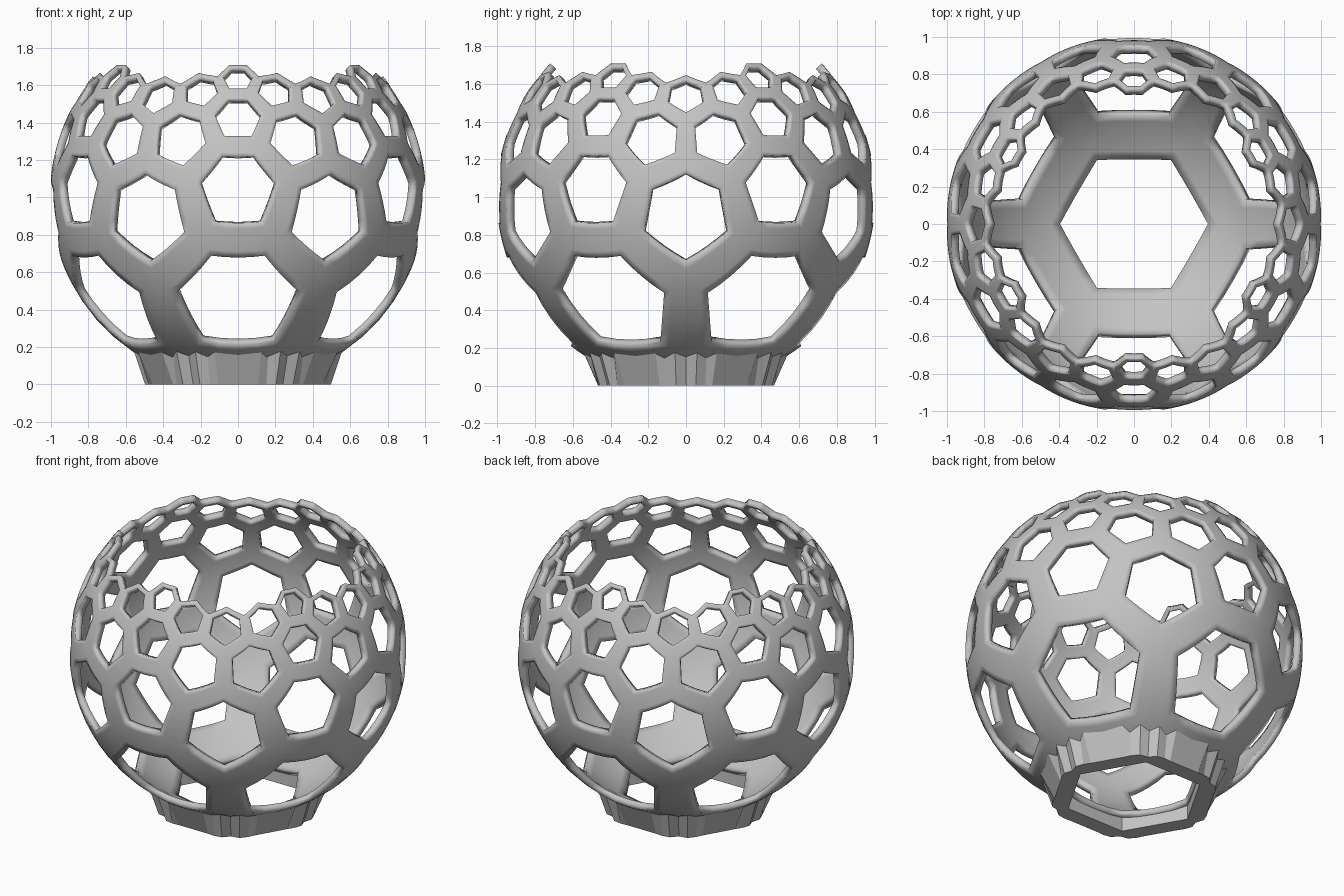
import bpy, bmesh, math
from mathutils import Vector

cube = bpy.data.objects.get("Cube")
if cube:
    bpy.data.objects.remove(cube, do_unlink=True)

R, CENTRE_Z = 1.005, 1.008       # sphere radius and height of its middle
PITCH = 0.525                    # honeycomb spacing on the flat plane
HOLE = 0.215                     # corner radius of each hole on the plane
RINGS, SEGMENTS, STEPS = 4, 4, 3

grey = bpy.data.materials.new("plain_grey")
grey.use_nodes = True
grey.diffuse_color = (0.55, 0.55, 0.55, 1)
grey.node_tree.nodes["Principled BSDF"].inputs["Base Color"].default_value = (0.55, 0.55, 0.55, 1)


def make_object(name, bm):
    mesh = bpy.data.meshes.new(name)
    bm.to_mesh(mesh)
    bm.free()
    mesh.materials.append(grey)
    obj = bpy.data.objects.new(name, mesh)
    bpy.context.collection.objects.link(obj)
    return obj


def polar(radius, degrees):
    a = math.radians(degrees)
    return Vector((radius * math.cos(a), radius * math.sin(a), 0))


def hexagon(radius):
    """Hexagon outline with each side split into segments."""
    corners = [polar(radius, 60 * i) for i in range(6)]
    return [corners[i].lerp(corners[(i + 1) % 6], s / SEGMENTS)
            for i in range(6) for s in range(SEGMENTS)]


def onto_sphere(p):
    """Stereographic projection from the top pole."""
    t2 = p.x ** 2 + p.y ** 2
    k = R / (1 + t2)
    return Vector((2 * p.x * k, 2 * p.y * k, CENTRE_Z - (1 - t2) * k))


# Honeycomb bowl: flat hexagon frames, welded, wrapped on the sphere and thickened
bm = bmesh.new()
inner, outer = hexagon(HOLE), hexagon(PITCH / math.sqrt(3))
side_a, side_b = polar(PITCH, 30), polar(PITCH, 90)
for i in range(-RINGS, RINGS + 1):
    for j in range(-RINGS, RINGS + 1):
        if abs(i + j) > RINGS:
            continue
        middle = side_a * i + side_b * j
        loops = [[bm.verts.new(middle + a.lerp(b, s / STEPS)) for a, b in zip(inner, outer)]
                 for s in range(STEPS + 1)]
        n = len(inner)
        for low, high in zip(loops, loops[1:]):
            for k in range(n):
                m = (k + 1) % n
                bm.faces.new((low[m], high[m], high[k], low[k]))
bmesh.ops.remove_doubles(bm, verts=bm.verts, dist=0.0005)
for v in bm.verts:
    v.co = onto_sphere(v.co)
bowl = make_object("honeycomb_bowl", bm)
shell = bowl.modifiers.new("thickness", "SOLIDIFY")
shell.thickness = 0.042
shell.offset = -1
bpy.ops.object.select_all(action="DESELECT")
bowl.select_set(True)
bpy.context.view_layer.objects.active = bowl
bpy.ops.object.shade_smooth_by_angle(angle=math.radians(35))

# Pleated foot: (angle from panel middle, bottom radius, top radius), repeated six times
pleats = [(-13, 0.475, 0.56), (13, 0.475, 0.56), (18, 0.49, 0.525), (24, 0.5, 0.56),
          (30, 0.48, 0.535), (36, 0.5, 0.56), (42, 0.49, 0.525)]
bm = bmesh.new()
rows = [[], [], [], []]
for sector in range(6):
    for offset, bottom, top in pleats:
        angle = 30 + 60 * sector + offset
        from_panel = (offset + 30) % 60 - 30
        opening = 0.36 / math.cos(math.radians(from_panel))
        for row, radius, z in zip(rows, (opening, bottom, top, opening), (0, 0, 0.18, 0.1)):
            row.append(bm.verts.new(polar(radius, angle) + Vector((0, 0, z))))
count = len(rows[0])
for r in range(4):
    a, b = rows[r], rows[(r + 1) % 4]
    for k in range(count):
        m = (k + 1) % count
        bm.faces.new((a[k], a[m], b[m], b[k]))
bmesh.ops.recalc_face_normals(bm, faces=bm.faces)
make_object("pleated_foot", bm)
